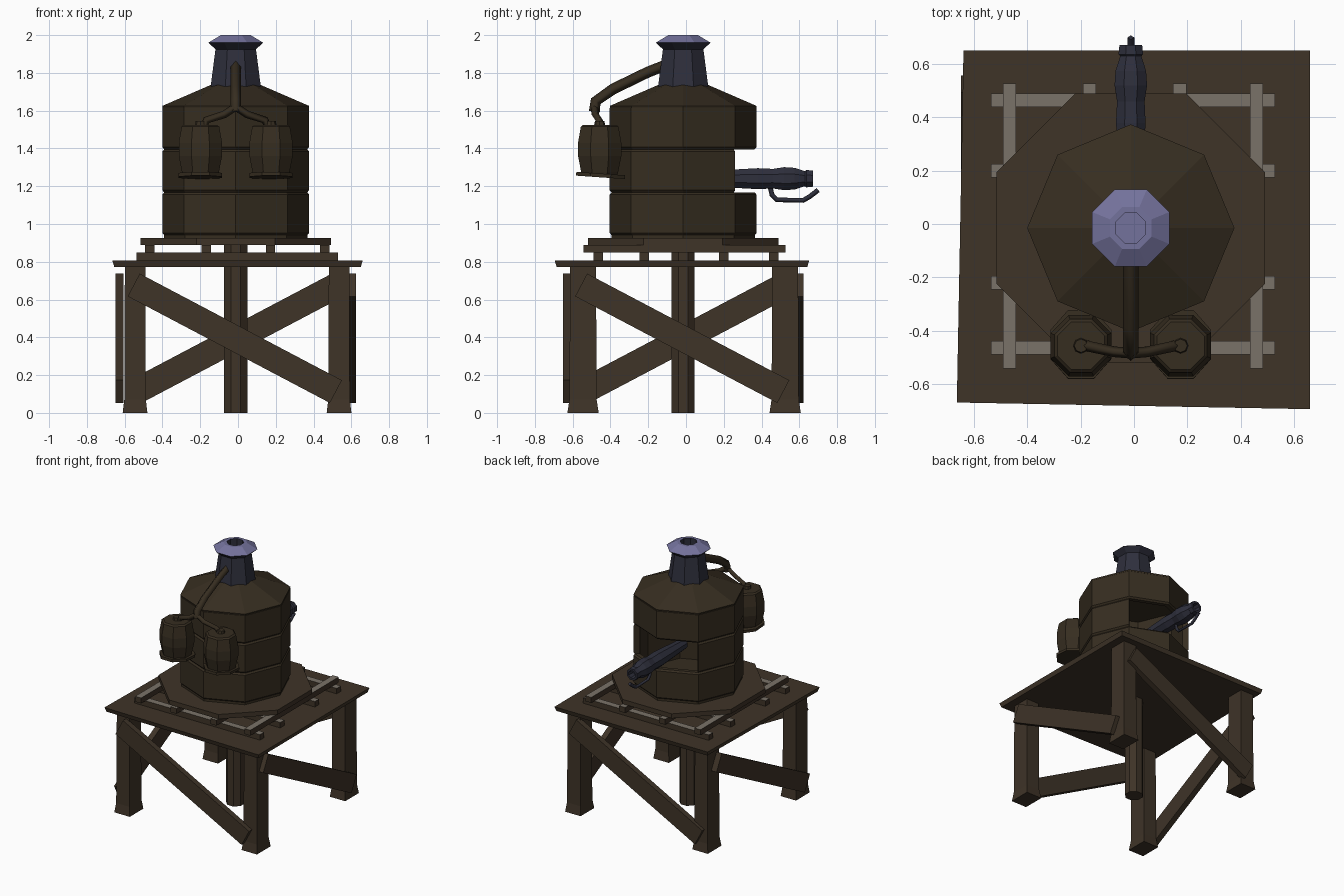
import bpy, bmesh, math
from mathutils import Vector, Matrix

if "Cube" in bpy.data.objects:
    bpy.data.objects.remove(bpy.data.objects["Cube"])

CX, CY = -0.012, -0.015  # tower axis


def material(name, r, g, b):
    m = bpy.data.materials.new(name)
    lin = [((c / 255 + 0.055) / 1.055) ** 2.4 for c in (r, g, b)]
    m.diffuse_color = (*lin, 1)
    m.use_nodes = True
    m.node_tree.nodes["Principled BSDF"].inputs["Base Color"].default_value = m.diffuse_color
    return m


WOOD = material("dark wood", 62, 51, 39)
TANK = material("tank wood", 54, 45, 32)
GREY = material("weathered grey", 122, 114, 104)
METAL = material("dark blue metal", 46, 47, 60)
CAP = material("pale blue metal", 116, 114, 156)


def finish(name, bm, mats, top_rule=None):
    """Make the object; faces whose normal z exceeds top_rule use the second material."""
    bmesh.ops.recalc_face_normals(bm, faces=bm.faces)
    bm.normal_update()
    if top_rule is not None:
        for f in bm.faces:
            f.material_index = int(f.normal.z > top_rule)
    me = bpy.data.meshes.new(name)
    bm.to_mesh(me)
    bm.free()
    for m in mats:
        me.materials.append(m)
    ob = bpy.data.objects.new(name, me)
    bpy.context.collection.objects.link(ob)
    return ob


def box(name, lo, hi, mats, top_rule=None, edit=None):
    bm = bmesh.new()
    bmesh.ops.create_cube(bm, size=1)
    for v in bm.verts:
        v.co = Vector([(a + b) / 2 + c * (b - a) for a, b, c in zip(lo, hi, v.co)])
    if edit:
        edit(bm)
    return finish(name, bm, mats, top_rule)


def lathe(name, prof, mats, at=(CX, CY, 0), phase=0.0, ring=False, skip=(), n=8,
          top_rule=None, matrix=None):
    """Turn an (r, z) profile in n flat sides; ring closes the profile, skip leaves out segments."""
    bm = bmesh.new()
    cols = [[bm.verts.new((r * math.cos(phase + math.tau * i / n),
                           r * math.sin(phase + math.tau * i / n), z)) for r, z in prof]
            for i in range(n)]
    k = len(prof)
    for i in range(n):
        if i in skip:
            continue
        a, b = cols[i], cols[(i + 1) % n]
        for j in range(k if ring else k - 1):
            bm.faces.new((a[j], b[j], b[(j + 1) % k], a[(j + 1) % k]))
        if skip and (i - 1) % n in skip:
            bm.faces.new(a)
        if skip and (i + 1) % n in skip:
            bm.faces.new(b)
    if not ring:
        bm.faces.new([c[0] for c in cols])
        bm.faces.new([c[-1] for c in cols])
    bm.transform(Matrix.Translation(at) @ (matrix or Matrix()))
    return finish(name, bm, mats, top_rule)


def pipe(name, pts, radius, mat):
    cu = bpy.data.curves.new(name, 'CURVE')
    cu.dimensions = '3D'
    cu.bevel_depth, cu.bevel_resolution, cu.use_fill_caps = radius, 0, True
    sp = cu.splines.new('POLY')
    sp.points.add(len(pts) - 1)
    for p, co in zip(sp.points, pts):
        p.co = (*co, 1)
    cu.materials.append(mat)
    ob = bpy.data.objects.new(name, cu)
    bpy.context.collection.objects.link(ob)
    bpy.ops.object.select_all(action='DESELECT')
    ob.select_set(True)
    bpy.context.view_layer.objects.active = ob
    bpy.ops.object.convert(target='MESH')


# legs with flared feet
for sx in (-1, 1):
    for sy in (-1, 1):
        bm = bmesh.new()
        rings = []
        for z, f in ((0, 1.15), (0.07, 1.0), (0.78, 0.95)):
            rings.append([bm.verts.new((sx * 0.54 - 0.005 + f * 0.057 * a, sy * 0.535 - 0.01 + f * 0.072 * b, z))
                          for a, b in ((-1, -1), (1, -1), (1, 1), (-1, 1))])
        for lo, hi in zip(rings, rings[1:]):
            for i in range(4):
                j = (i + 1) % 4
                bm.faces.new((lo[i], lo[j], hi[j], hi[i]))
        bm.faces.new(rings[0])
        bm.faces.new(rings[-1])
        finish("leg", bm, [WOOD])

# one slanting brace on every side
for k in range(4):
    def slant(bm, k=k):
        bm.transform(Matrix.Translation((CX, CY, 0)) @ Matrix.Rotation(k * math.pi / 2, 4, 'Z')
                     @ Matrix.Translation((-0.005, -0.615, 0.395))
                     @ Matrix.Rotation(math.radians(27.8), 4, 'Y'))
    box("brace", (-0.605, -0.022, -0.068), (0.605, 0.022, 0.068), [WOOD], edit=slant)

# centre post
lathe("centre_post", [(0.066, 0), (0.066, 0.9)], [WOOD], phase=math.pi / 8)


# slightly crooked platform
def crooked(bm):
    for v in bm.verts:
        v.co.x = (0.66 if v.co.y > 0 or v.co.x > 0 else 0.665) * (1 if v.co.x > 0 else -1)
        if v.co.x < 0 and v.co.y > 0:
            v.co.x = -0.64
        v.co.y = 0.652 if v.co.y > 0 else (-0.695 if v.co.x > 0 else -0.67)
        if v.co.z < 0.79:
            v.co.x *= 0.985
            v.co.y *= 0.985


box("platform", (-1, -1, 0.773), (1, 1, 0.806), [WOOD], edit=crooked)

# two crossed layers of joists with weathered tops
for y in (-0.465, -0.22, 0.2, 0.465):
    box("lower_joist", (-0.537, y - 0.025, 0.806), (0.53, y + 0.025, 0.848), [WOOD, GREY], 0.5)
for x in (-0.467, -0.167, 0.172, 0.46):
    box("upper_joist", (x - 0.025, -0.543, 0.848), (x + 0.025, 0.528, 0.89), [WOOD, GREY], 0.5)

# eight-sided base board
lathe("base_board", [(0.546, 0.89), (0.546, 0.925)], [WOOD], phase=math.pi / 8)

# tank: floor plinth and three staved bands, the middle one open at the back
lathe("tank_plinth", [(0.38, 0.92), (0.38, 0.945)], [TANK])
for name, z0, z1, skip in (("lower_band", 0.94, 1.167, ()), ("middle_band", 1.167, 1.395, (1, 2)),
                           ("upper_band", 1.395, 1.625, ())):
    lathe(name, [(0.345, z0), (0.378, z0), (0.389, z0 + 0.012), (0.389, z1 - 0.012), (0.378, z1), (0.345, z1)],
          [TANK], ring=True, skip=skip)
lathe("tank_roof", [(0.387, 1.615), (0.389, 1.625), (0.135, 1.735)], [TANK])

# chimney and hollow cap
lathe("chimney", [(0.145, 1.70), (0.142, 1.74), (0.114, 1.94)], [METAL], phase=math.pi / 8)
lathe("chimney_cap", [(0.116, 1.925), (0.157, 1.96), (0.085, 2.0), (0.06, 2.0), (0.06, 1.945)],
      [METAL, CAP], phase=math.pi / 8, top_rule=0.3)

# arm from the chimney, forking to the two hanging barrels
pipe("barrel_arm", [(CX, -0.11, 1.84), (CX, -0.2, 1.805), (CX, -0.385, 1.715), (CX, -0.478, 1.65),
                    (CX, -0.485, 1.595)], 0.029, TANK)
for s in (-1, 1):
    bx = CX + s * 0.187
    pipe("barrel_fork", [(CX, -0.485, 1.62), (CX + s * 0.06, -0.48, 1.58), (CX + s * 0.155, -0.46, 1.55),
                         (CX + s * 0.17, -0.455, 1.51)], 0.02, TANK)
    lathe("hanging_barrel", [(0.1, 1.255), (0.106, 1.275), (0.124, 1.36), (0.124, 1.43), (0.108, 1.515),
                             (0.096, 1.525)], [TANK], at=(bx, -0.457, 0), phase=math.pi / 8)
    lathe("barrel_lid_knob", [(0.03, 1.52), (0.025, 1.545)], [TANK], at=(bx, -0.457, 0))
    lathe("barrel_tray", [(0.135, -0.01), (0.135, 0.01)], [TANK], at=(bx, -0.452, 1.257),
          matrix=Matrix.Rotation(math.radians(-4), 4, 'X') @ Matrix.Diagonal((0.92, 1.04, 1, 1)),
          phase=math.pi / 8)

# spout reaching out of the back opening, with hollow muzzle
lathe("spout", [(0.04, 0.05), (0.052, 0.25), (0.06, 0.38), (0.056, 0.46), (0.066, 0.52), (0.062, 0.575),
                (0.043, 0.63), (0.05, 0.637), (0.046, 0.672), (0.03, 0.672), (0.028, 0.62)],
      [METAL], at=(CX, 0, 1.24), phase=math.pi / 8, matrix=Matrix.Rotation(-math.pi / 2, 4, 'X'))
pipe("spout_lever", [(CX, 0.445, 1.2), (CX, 0.455, 1.155), (CX, 0.48, 1.128), (CX, 0.62, 1.125),
                     (CX, 0.655, 1.145), (CX, 0.7, 1.18)], 0.013, METAL)
